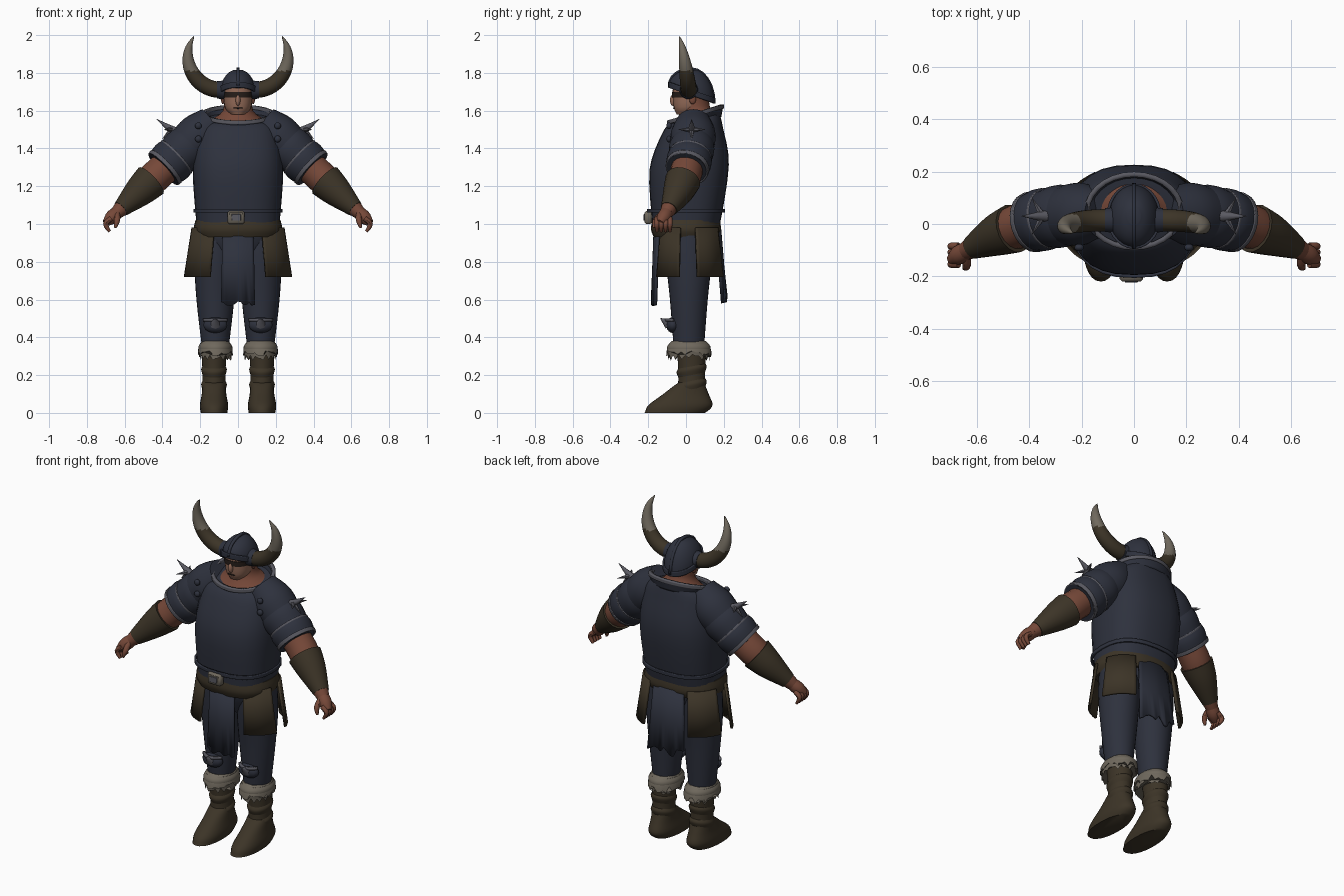
import bpy, bmesh, math, random
from mathutils import Matrix, Vector

random.seed(4)
cube = bpy.data.objects.get("Cube")
if cube:
    bpy.data.objects.remove(cube, do_unlink=True)


def material(name, *rgb):
    made = bpy.data.materials.new(name)
    made.use_nodes = True
    made.diffuse_color = (*rgb, 1)
    made.node_tree.nodes["Principled BSDF"].inputs["Base Color"].default_value = (*rgb, 1)
    return made


NAVY = material("navy armour", .027, .031, .047)
LEATHER = material("brown leather", .045, .034, .02)
SKIN = material("tanned skin", .18, .065, .04)
FACE = material("light face skin", .3, .15, .1)
STEEL = material("worn steel", .1, .1, .12)
PALE = material("pale fur and horn", .16, .14, .11)
DARK = material("dark brown", .02, .013, .01)


def finish(name, bm, mat, shell=0):
    """Turn a bmesh into a smooth-shaded object, optionally given thickness."""
    bmesh.ops.recalc_face_normals(bm, faces=bm.faces)
    mesh = bpy.data.meshes.new(name)
    bm.to_mesh(mesh)
    bm.free()
    mesh.materials.append(mat)
    ob = bpy.data.objects.new(name, mesh)
    bpy.context.collection.objects.link(ob)
    if shell:
        thickness = ob.modifiers.new("Thickness", "SOLIDIFY")
        thickness.thickness = shell
        thickness.offset = 0
    bpy.ops.object.select_all(action="DESELECT")
    bpy.context.view_layer.objects.active = ob
    ob.select_set(True)
    bpy.ops.object.shade_smooth_by_angle(angle=math.radians(45))
    return ob


def bridge(name, rings, mat, shell=0, closed=True):
    """Skin a series of point rings; solid when no shell thickness is given."""
    bm = bmesh.new()
    rows = [[bm.verts.new(point) for point in ring] for ring in rings]
    count = len(rows[0])
    for lower, upper in zip(rows, rows[1:]):
        for i in range(count if closed else count - 1):
            j = (i + 1) % count
            bm.faces.new((lower[i], lower[j], upper[j], upper[i]))
    if closed and not shell:
        bm.faces.new(rows[0])
        bm.faces.new(rows[-1])
    return finish(name, bm, mat, shell)


def smooth(rows, steps=4):
    """Run a smooth curve through a few control rows."""
    rows = [Vector(row) for row in rows]
    padded = [rows[0], *rows, rows[-1]]
    result = []
    for before, start, end, after in zip(padded, padded[1:], padded[2:], padded[3:]):
        for k in range(steps):
            t = k / steps
            ease = t * t * (3 - 2 * t)
            result.append(start + (end - start) * ease
                          + (end - before) * (t * (1 - t) ** 2 / 2)
                          - (after - start) * (t * t * (1 - t) / 2))
    return result + [rows[-1]]


def loft(name, rows, mat, x=0, y=(0, 0), tilt=(0, 0), power=1, shell=0, jag=0, seg=28):
    """Stack sections (height, half width, half depth); y and tilt run bottom to top."""
    rows = smooth(rows)
    rings = []
    for k, (z, width, depth) in enumerate(rows):
        f = k / (len(rows) - 1)
        ring = []
        for i in range(seg):
            c, s = math.cos(math.tau * i / seg), math.sin(math.tau * i / seg)
            dx = width * math.copysign(abs(c) ** power, c)
            dy = depth * math.copysign(abs(s) ** power, s)
            fringe = jag * random.random() if k == 0 else 0
            lean = tilt[0] + (tilt[1] - tilt[0]) * f
            ring.append((x + dx, y[0] + (y[1] - y[0]) * f + dy, z + lean * dy - fringe))
        rings.append(ring)
    return bridge(name, rings, mat, shell)


def tube(name, path, mat, seg=18, shell=0):
    """Sweep a round section along control points (x, y, z, radius)."""
    path = smooth(path)
    rings = []
    for i, point in enumerate(path):
        ahead, behind = path[min(i + 1, len(path) - 1)], path[max(i - 1, 0)]
        along = (ahead - behind).to_3d().normalized()
        u = along.cross(Vector((0, 1, 0))).normalized()
        v = u.cross(along)
        turns = [math.tau * k / seg for k in range(seg)]
        rings.append([point.to_3d() + point.w * (u * math.cos(a) + v * math.sin(a)) for a in turns])
    return bridge(name, rings, mat, shell)


def sheet(name, left, right, top, bottom, mat, flare=1, ragged=0, bulge=.02, columns=12):
    """Hang a plate from the edge left-right, flaring away from the body below."""
    left, right = Vector(left), Vector(right)
    run = right - left
    outward = Vector((run.y, -run.x)).normalized()
    rings = []
    for f in (0, .5, 1):
        ring = []
        for i in range(columns + 1):
            g = i / columns
            flat = left.lerp(right, g) * (1 + (flare - 1) * f) + outward * bulge * math.sin(math.pi * g)
            fringe = ragged * random.random() if f == 1 else 0
            ring.append((flat.x, flat.y, top + (bottom - top) * f + fringe))
        rings.append(ring)
    return bridge(name, rings, mat, shell=.014, closed=False)


def ball(name, place, size, mat):
    bm = bmesh.new()
    bmesh.ops.create_uvsphere(bm, u_segments=14, v_segments=10, radius=1)
    bmesh.ops.transform(bm, matrix=Matrix.LocRotScale(Vector(place), None, Vector(size)), verts=bm.verts)
    return finish(name, bm, mat)


def box(name, place, size, mat):
    bm = bmesh.new()
    bmesh.ops.create_cube(bm, size=1, matrix=Matrix.LocRotScale(Vector(place), None, Vector(size)))
    bmesh.ops.bevel(bm, geom=bm.edges[:], offset=min(size) / 4, segments=1, affect="EDGES")
    return finish(name, bm, mat)


# Breastplate with a rolled lower rim
loft("breastplate", [(1, .22, .18), (1.3, .24, .21), (1.5, .21, .16), (1.56, .16, .13)],
     NAVY, y=(0, .05), tilt=(0, .2), power=.8)
loft("breastplate_rim", [(1.06, .23, .2), (1.08, .23, .2)], NAVY, power=.8, shell=.012)

# Collar, its steel lip, and the neck
ring_y, ring_tilt = (.05, .05), (.3, .3)
loft("collar", [(1.53, .16, .13), (1.58, .18, .14)], NAVY, y=ring_y, tilt=ring_tilt, shell=.014)
loft("collar_lip", [(1.57, .18, .14), (1.59, .18, .14)], STEEL, y=ring_y, tilt=ring_tilt, shell=.02)
loft("neck", [(1.54, .16, .13), (1.6, .08, .08), (1.7, .08, .07)], SKIN, y=ring_y, tilt=(.2, 0))

# Head and face
loft("head", [(1.58, .04, .05), (1.62, .07, .08), (1.72, .08, .1)], FACE, y=(0, .03), power=.9)
loft("eye_mask", [(1.67, .08, .1), (1.7, .085, .1)], DARK, y=(.026, .026), power=.9)
ball("nose", (0, -.068, 1.655), (.013, .017, .03), FACE)
ball("mouth", (0, -.064, 1.614), (.025, .005, .004), DARK)

# Helmet dome, rim and crest
helmet_y, helmet_tilt = (.03, .03), -.35
arc = [math.pi * k / 12 for k in range(13)]
loft("helmet", [(1.69 + .13 * math.sin(a), .095 * math.cos(a), .12 * math.cos(a)) for a in arc[:6]],
     NAVY, y=helmet_y, tilt=(helmet_tilt, 0))
loft("helmet_rim", [(1.68, .1, .12), (1.71, .1, .12)], NAVY, y=helmet_y,
     tilt=(helmet_tilt, helmet_tilt), shell=.01)
ridge = []
for k, a in enumerate(arc):
    dy = -.12 * math.cos(a)
    height = 1.69 + .133 * math.sin(a) + helmet_tilt * dy * abs(1 - k / 6)
    ridge.append([(dx, helmet_y[0] + dy, height) for dx in (-.008, .008)])
bridge("helmet_crest", ridge, NAVY, shell=.012, closed=False)

# Hips, belt and buckle
loft("hips", [(.8, .12, .1), (.9, .2, .14), (1, .21, .16)], NAVY, y=(.01, .01))
loft("belt", [(.93, .22, .17), (.97, .235, .185), (1.02, .225, .18)], LEATHER, power=.85)
box("buckle", (-.01, -.2, 1.035), (.09, .04, .07), PALE)
box("buckle_plate", (-.01, -.22, 1.035), (.05, .008, .035), STEEL)

# Ragged front and back cloths
sheet("front_cloth", (-.08, -.145), (.08, -.145), .97, .56, NAVY, flare=1.1, ragged=.03)
sheet("back_cloth", (.1, .16), (-.1, .16), .97, .58, NAVY, flare=1.2, ragged=.05)

# Everything from here to the end is built on the left and mirrored
central = set(bpy.data.objects)

# Horn on a circular arc, brown at the root and pale above
horn_path = []
for k in range(9):
    t = k / 8
    a = math.radians(130 * t - 95)
    horn_path.append((.09 + .175 * math.cos(a), .015 - .05 * t * t, 1.89 + .18 * math.sin(a),
                      .041 * (1 - t ** 3) + .002))
horn = tube("horns", horn_path, LEATHER)
horn.data.materials.append(PALE)
for face in horn.data.polygons:
    face.material_index = int(face.center.z > 1.81)
tube("horn_sockets", [(.07, .015, 1.71, .05), (.11, .015, 1.71, .046)], NAVY)
ball("ears", (.08, .035, 1.66), (.01, .018, .026), SKIN)


def arm(t, radius):
    """Point on the arm line: 0 at the shoulder, 1 at the wrist."""
    return (.15 + .47 * t, .04 - .13 * t * t, 1.52 - .44 * t, radius)


# Arm, bracer and overlapping shoulder plates with edges
tube("arms", [arm(0, .09), arm(.5, .085), arm(.7, .08), arm(1.05, .035)], SKIN)
tube("bracers", [arm(.66, .095), arm(.8, .08), arm(1, .045)], LEATHER)
for k, trim in enumerate((NAVY, STEEL, STEEL)):
    start, end = .17 * k - .05, .12 * k + .28
    tube("shoulder_plates", [arm(start, .09), arm((start + end) / 2, .12), arm(end, .11)], NAVY, seg=24)
    tube("shoulder_plate_edges", [arm(end - .03, .113), arm(end, .11)], trim, seg=24, shell=.01)

# Barbed spike and rivets on the shoulder
root, middle, tip = Vector((.27, .03, 1.46)), Vector((.35, .03, 1.5)), Vector((.43, .03, 1.555))
tube("shoulder_spikes", [(*root, .035), (*middle, .02), (*tip, .001)], STEEL, seg=8)
for barb in (Vector((.04, .07, 0)), Vector((.04, -.07, 0)), Vector((.05, 0, -.05))):
    tube("spike_barbs", [(*middle, .016), (*(middle + barb), .001)], STEEL, seg=6)
for z in (1.45, 1.52):
    ball("shoulder_rivets", (.21, -.09, z), (.018, .014, .018), NAVY)

# Hand with curled fingers and thumb
tube("palms", [arm(1, .03), arm(1.1, .037), arm(1.17, .02)], SKIN)
for k in range(4):
    y = -.085 - .023 * k
    tube("fingers", [(.67, y, 1.03, .014), (.7, y, 1, .014), (.68, y, .96, .008)], SKIN, seg=8)
tube("thumbs", [(.64, -.12, 1.06, .015), (.64, -.16, 1.02, .016), (.65, -.17, .98, .007)], SKIN, seg=8)

# Trouser leg and knee guard
loft("trouser_legs", [(.34, .07, .08), (.6, .1, .1), (.8, .11, .12), (.98, .1, .12)],
     NAVY, x=.12, y=(.015, .015))
ball("knee_guards", (.12, -.07, .465), (.065, .035, .042), NAVY)
sheet("knee_trims", (.06, -.07), (.18, -.07), .5, .485, STEEL, bulge=.035)
tube("knee_studs", [(.12, -.09, .47, .03), (.12, -.135, .5, .002)], STEEL, seg=8)

# Boot, its wraps, and a fur cuff in two ragged layers
shaft = {"x": .127, "y": (.03, .03)}
loft("boot_feet", [(0, .07, .16), (.04, .075, .17), (.1, .065, .12), (.16, .06, .07)],
     LEATHER, x=.127, y=(-.06, .03), power=.9)
loft("boot_shafts", [(.05, .065, .08), (.2, .06, .07), (.35, .07, .08)], LEATHER, **shaft)
for z in (.12, .2):
    loft("boot_wraps", [(z, .06, .07), (z + .03, .068, .08), (z + .05, .06, .07)],
         LEATHER, tilt=(.2, .2), **shaft)
cuff = {"x": .12, "y": (.015, .015), "seg": 36, "jag": .035}
loft("fur_cuffs", [(.31, .085, .11), (.35, .09, .115), (.38, .07, .09)], PALE, **cuff)
loft("fur_tufts", [(.33, .093, .12), (.37, .08, .1)], PALE, **cuff)

# Leather skirt panels at the hip corners
sheet("front_skirt_panels", (.125, -.13), (.24, -.03), .98, .72, LEATHER, flare=1.17)
sheet("back_skirt_panels", (.235, .05), (.125, .165), .98, .72, LEATHER, flare=1.17)

for part in set(bpy.data.objects) - central:
    if part.type == "MESH":
        part.modifiers.new("Mirror", "MIRROR")
